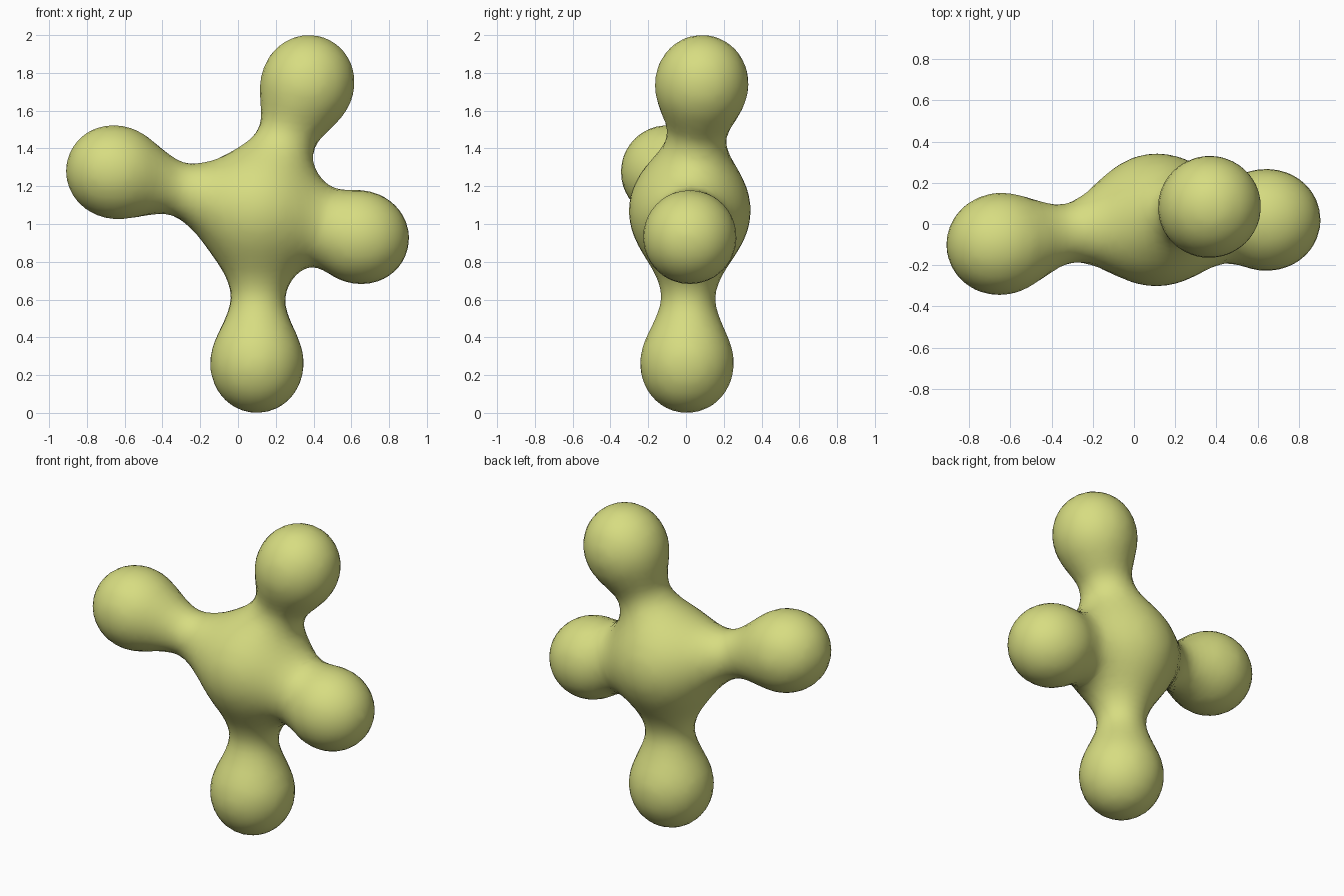
import bpy, bmesh
from mathutils import Vector, Matrix

if "Cube" in bpy.data.objects:
    bpy.data.objects.remove(bpy.data.objects["Cube"])

CORE, CORE_R = Vector((0.11, 0.02, 1.07)), 0.32
BALL_R, ARM_R, BLEND = 0.24, 0.138, 0.2
BALLS = [Vector(p) for p in ((-0.67, -0.10, 1.28), (0.375, 0.085, 1.76),
                             (0.665, 0.02, 0.925), (0.10, 0.005, 0.24))]


def arm_end(ball):
    return ball - (ball - CORE).normalized() * 0.12


def smooth_min(a, b):
    h = max(BLEND - abs(a - b), 0) / BLEND
    return min(a, b) - h * h * BLEND / 4


def distance(p):
    # core, arms and ball ends melted together
    d = (p - CORE).length - CORE_R
    for ball in BALLS:
        axis = arm_end(ball) - CORE
        t = min(max((p - CORE).dot(axis) / axis.length_squared, 0), 1)
        arm = (p - CORE - axis * t).length - ARM_R
        d = smooth_min(d, smooth_min(arm, (p - ball).length - BALL_R))
    return d


# rough form: overlapping balls and rods
bm = bmesh.new()
for c, r in [(CORE, CORE_R)] + [(b, BALL_R) for b in BALLS]:
    bmesh.ops.create_icosphere(bm, subdivisions=3, radius=r, matrix=Matrix.Translation(c))
for ball in BALLS:
    axis = ball - CORE
    place = Matrix.Translation((ball + CORE) / 2) @ axis.to_track_quat('Z', 'Y').to_matrix().to_4x4()
    bmesh.ops.create_cone(bm, cap_ends=True, segments=24, radius1=ARM_R, radius2=ARM_R,
                          depth=axis.length, matrix=place)
mesh = bpy.data.meshes.new("jointed_body")
bm.to_mesh(mesh)
bm.free()
body = bpy.data.objects.new("jointed_body", mesh)
bpy.context.collection.objects.link(body)
bpy.context.view_layer.objects.active = body
body.select_set(True)

# fuse into one skin
remesh = body.modifiers.new("fuse", 'REMESH')
remesh.mode, remesh.voxel_size = 'VOXEL', 0.045
soften = body.modifiers.new("soften", 'SMOOTH')
soften.iterations = 4
for name in ("fuse", "soften"):
    bpy.ops.object.modifier_apply(modifier=name)

# settle the skin onto the blended surface
E = 0.002
STEPS = [Vector((E, 0, 0)), Vector((0, E, 0)), Vector((0, 0, E))]
for v in body.data.vertices:
    p = v.co.copy()
    for _ in range(5):
        d = distance(p)
        g = Vector([(distance(p + s) - d) / E for s in STEPS])
        p -= g * (d / max(g.length_squared, 0.1))
    v.co = p

mat = bpy.data.materials.new("olive")
mat.diffuse_color = (0.68, 0.72, 0.22, 1)
mat.use_nodes = True
mat.node_tree.nodes["Principled BSDF"].inputs["Base Color"].default_value = mat.diffuse_color
body.data.materials.append(mat)
bpy.ops.object.shade_smooth()
